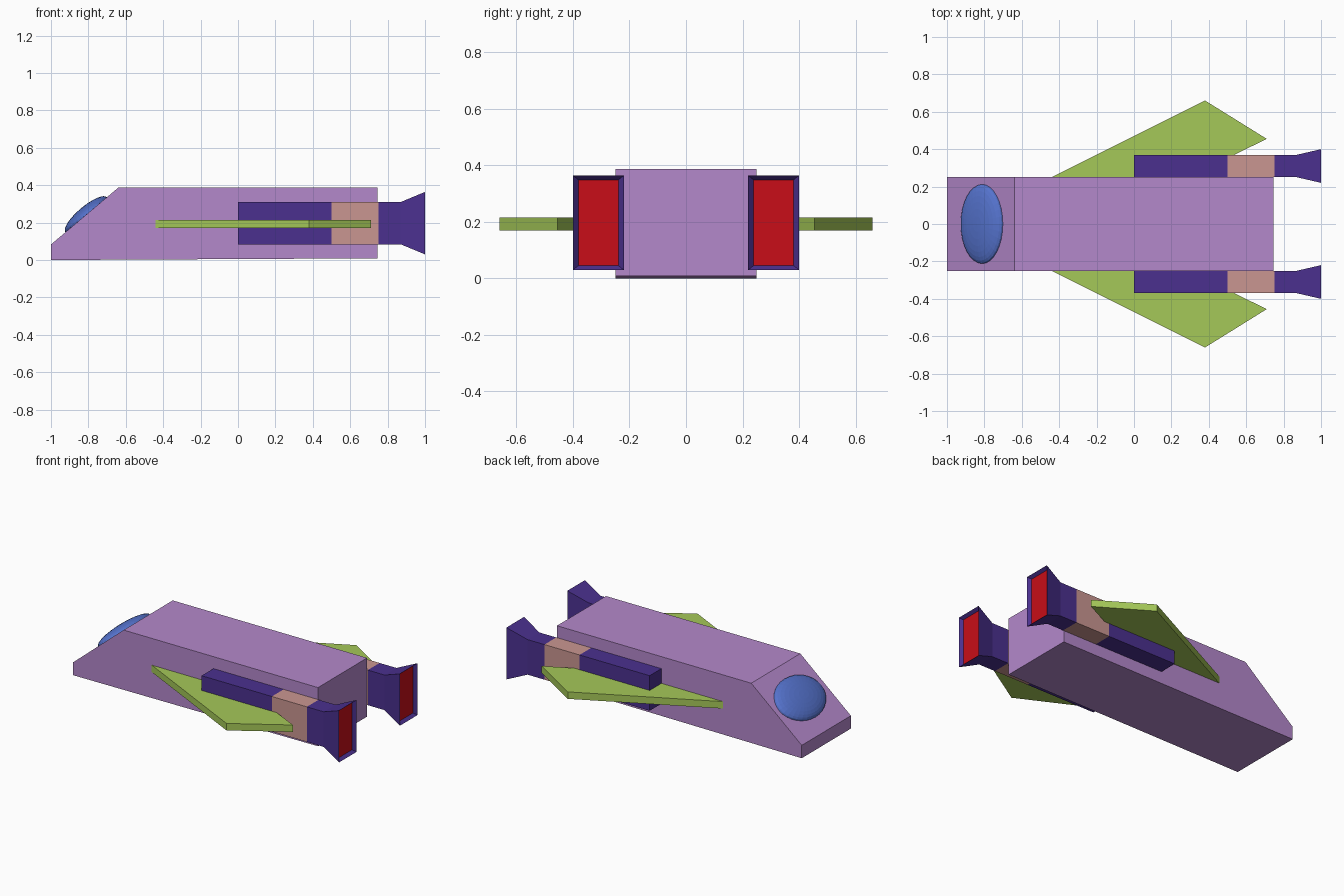
import bpy, bmesh, math

if "Cube" in bpy.data.objects:
    bpy.data.objects.remove(bpy.data.objects["Cube"])


def material(name, rgb):
    m = bpy.data.materials.new(name)
    m.diffuse_color = (*rgb, 1)
    m.use_nodes = True
    m.node_tree.nodes["Principled BSDF"].inputs["Base Color"].default_value = m.diffuse_color
    return m


HULL = material("hull_lilac", (0.456, 0.246, 0.597))
WING = material("wing_green", (0.376, 0.578, 0.098))
ENGINE = material("engine_purple", (0.07, 0.03, 0.275))
BAND = material("band_pink", (0.59, 0.305, 0.283))
GLOW = material("glow_red", (0.578, 0.004, 0.009))
GLASS = material("canopy_blue", (0.09, 0.17, 0.61))


def finish(name, bm, mats):
    bmesh.ops.recalc_face_normals(bm, faces=bm.faces)
    me = bpy.data.meshes.new(name)
    bm.to_mesh(me)
    bm.free()
    for m in mats:
        me.materials.append(m)
    ob = bpy.data.objects.new(name, me)
    bpy.context.collection.objects.link(ob)
    return ob


def prism(name, points, offset, mat):
    """Extrude a flat polygon along an offset vector."""
    bm = bmesh.new()
    face = bm.faces.new([bm.verts.new(p) for p in points])
    ext = bmesh.ops.extrude_face_region(bm, geom=[face], use_keep_orig=True)
    verts = [g for g in ext["geom"] if isinstance(g, bmesh.types.BMVert)]
    bmesh.ops.translate(bm, verts=verts, vec=offset)
    return finish(name, bm, [mat])


def mirror_y(ob):
    mod = ob.modifiers.new("mirror", "MIRROR")
    mod.use_axis = (False, True, False)


# Hull: side profile with sloped nose, slightly rising belly
profile = [(-1, 0), (-1, 0.083), (-0.64, 0.387), (0.745, 0.387), (0.745, 0.009)]
prism("hull", [(x, -0.25, z) for x, z in profile], (0, 0.5, 0), HULL)

# Wings: flat swept plates
outline = [(-0.44, 0.25), (0.38, 0.66), (0.71, 0.455), (0.29, 0.25)]
mirror_y(prism("wings", [(x, y, 0.17) for x, y in outline], (0, 0, 0.045), WING))

# Engines: rectangular sections (x, half width, half height, material of next span)
sections = [(0, 0.06, 0.113, 0), (0.5, 0.06, 0.113, 1), (0.75, 0.06, 0.113, 0),
            (0.87, 0.06, 0.113, 0), (1.0, 0.09, 0.167, 0), (0.98, 0.071, 0.152, 2)]
bm = bmesh.new()
rings = [[bm.verts.new((x, 0.31 + sy * w, 0.197 + sz * h))
          for sy, sz in ((-1, -1), (1, -1), (1, 1), (-1, 1))]
         for x, w, h, _ in sections]
for a, b, s in zip(rings, rings[1:], sections):
    for i in range(4):
        j = (i + 1) % 4
        bm.faces.new((a[i], a[j], b[j], b[i])).material_index = s[3]
bm.faces.new(rings[0])
bm.faces.new(rings[-1]).material_index = 2  # glowing exhaust
mirror_y(finish("engines", bm, [ENGINE, BAND, GLOW]))

# Canopy: flattened ball set into the nose slope
bm = bmesh.new()
bmesh.ops.create_uvsphere(bm, u_segments=32, v_segments=16, radius=1)
canopy = finish("canopy", bm, [GLASS])
canopy.scale = (0.145, 0.212, 0.044)
canopy.rotation_euler = (0, -math.atan2(0.304, 0.36), 0)
canopy.location = (-0.812, 0, 0.242)
